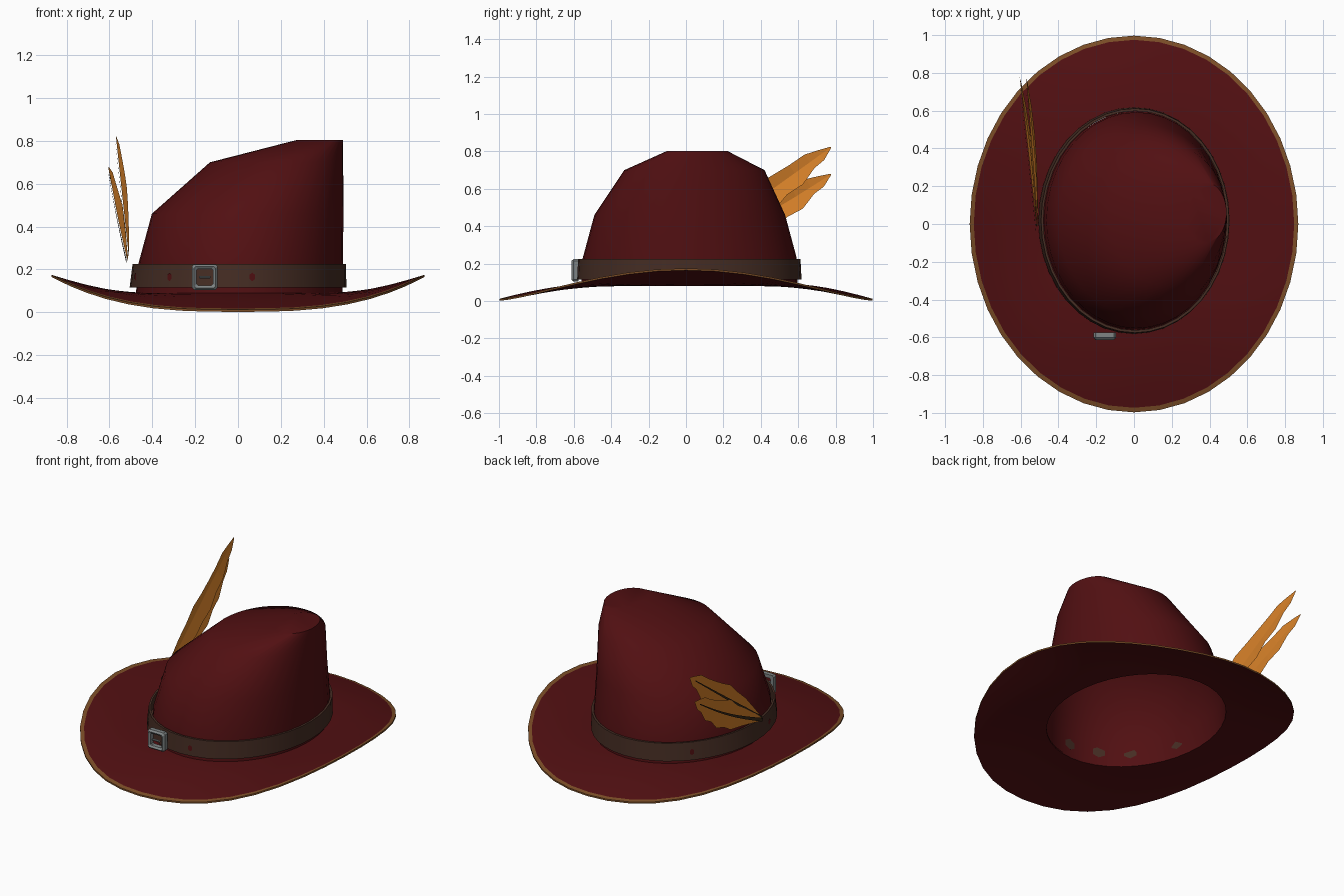
import bpy, bmesh, math
from mathutils import Vector

if "Cube" in bpy.data.objects:
    bpy.data.objects.remove(bpy.data.objects["Cube"])


def material(name, rgb):
    m = bpy.data.materials.new(name)
    m.diffuse_color = (*rgb, 1)
    m.use_nodes = True
    m.node_tree.nodes["Principled BSDF"].inputs["Base Color"].default_value = m.diffuse_color
    return m


RED = material("dark red felt", (0.083, 0.005, 0.006))
BROWN = material("band brown", (0.060, 0.026, 0.017))
TRIM = material("trim tan", (0.20, 0.075, 0.02))
ORANGE = material("feather orange", (0.68, 0.22, 0.022))
VEIN = material("feather vein", (0.04, 0.022, 0.01))
GREY = material("buckle grey", (0.21, 0.23, 0.23))
SEG = 40


def finish(name, bm, mats, smooth=None, recalc=True):
    if recalc:
        bmesh.ops.recalc_face_normals(bm, faces=bm.faces)
    me = bpy.data.meshes.new(name)
    bm.to_mesh(me)
    bm.free()
    for m in mats:
        me.materials.append(m)
    ob = bpy.data.objects.new(name, me)
    bpy.context.collection.objects.link(ob)
    if smooth:
        bpy.ops.object.select_all(action='DESELECT')
        bpy.context.view_layer.objects.active = ob
        ob.select_set(True)
        bpy.ops.object.shade_smooth_by_angle(angle=math.radians(smooth))
    return ob


def ellipse(cx, cy, rx, ry, z, n=SEG):
    """Ring of points; z is a number or a function of the angle."""
    pts = []
    for i in range(n):
        a = 2 * math.pi * i / n
        pts.append((cx + rx * math.cos(a), cy + ry * math.sin(a),
                    z(a) if callable(z) else z))
    return pts


def loft(rings, cap=False, closed=False, mat=lambda k: 0):
    bm = bmesh.new()
    vr = [[bm.verts.new(p) for p in r] for r in rings]
    n = len(vr[0])
    count = len(vr) if closed else len(vr) - 1
    for k in range(count):
        a, b = vr[k], vr[(k + 1) % len(vr)]
        for i in range(n):
            j = (i + 1) % n
            bm.faces.new((a[i], a[j], b[j], b[i])).material_index = mat(k)
    if cap:
        bm.faces.new(vr[-1])
    return bm


# brim: ellipse dipping at front and back, curled up at the sides
def brim_ring(t, drop):
    def z(a):
        rim = 0.012 + 0.163 * abs(math.cos(a)) ** 2.9
        return 0.09 + (rim - 0.09) * t ** 1.5 - drop
    return ellipse(0, 0.02 * (1 - t), 0.475 + 0.395 * t,
                   0.575 + 0.422 * t, z)


steps = [0, 0.2, 0.4, 0.6, 0.8, 0.945, 1]
top = [brim_ring(t, 0) for t in steps]
under = [brim_ring(t, 0.01) for t in reversed(steps)]
finish("brim", loft(top + under, closed=True,
                    mat=lambda k: 1 if k in (5, 6) else 0), [RED, TRIM], 40)

# crown: stacked ellipses leaning towards one side, open underneath
sections = [(0.005, 0.018, 0.482, 0.578, 0.083),
            (0.013, 0.020, 0.477, 0.572, 0.23),
            (0.045, 0.020, 0.447, 0.510, 0.46),
            (0.180, 0.045, 0.311, 0.375, 0.70),
            (0.380, 0.060, 0.110, 0.160, 0.803)]
finish("crown", loft([ellipse(*s) for s in sections], cap=True), [RED], 42)

# band around the foot of the crown
band = [(0.0, 0.018, 0.488, 0.582, 0.115), (0.0, 0.018, 0.506, 0.600, 0.115),
        (0.006, 0.018, 0.498, 0.594, 0.225), (0.006, 0.018, 0.486, 0.580, 0.225)]
finish("hat_band", loft([ellipse(*s) for s in band]), [BROWN], 40)


# small spots on the band, with brown patches behind them inside the crown
def spot(name, deg, rx, ry, half_w, half_h, mat):
    a = math.radians(deg)
    c = Vector((0.005 + rx * math.cos(a), 0.018 + ry * math.sin(a), 0.165))
    tan = Vector((-rx * math.sin(a), ry * math.cos(a), 0)).normalized()
    bm = bmesh.new()
    vs = []
    for i in range(6):
        b = math.pi * (i / 3 + 1 / 6)
        vs.append(bm.verts.new(c + tan * half_w * math.cos(b)
                               + Vector((0, 0, half_h * math.sin(b)))))
    bm.faces.new(vs)
    bm.normal_update()
    finish(name, bm, [mat], recalc=False)


for deg in (135, 197, 230, 277):
    spot("band_spot", deg, 0.506, 0.601, 0.015, 0.02, RED)
for deg in (197, 228, 249, 272):
    spot("lining_patch", deg, 0.473, 0.568, 0.042, 0.035, BROWN)


# buckle: bevelled square frame with a cross bar
def box(name, centre, size, bevel=0.003):
    bm = bmesh.new()
    bmesh.ops.create_cube(bm, size=1)
    for v in bm.verts:
        v.co = Vector([c + p * s for c, p, s in zip(centre, v.co, size)])
    bmesh.ops.bevel(bm, geom=bm.edges[:], offset=bevel, segments=1,
                    affect='EDGES')
    finish(name, bm, [GREY])


def buckle_ring(half, y, cut):
    pts = []
    for sx, sz, flip in ((1, 1, 0), (-1, 1, 1), (-1, -1, 0), (1, -1, 1)):
        pair = [(sx * half, sz * (half - cut)), (sx * (half - cut), sz * half)]
        pts += pair[::-1] if flip else pair
    return [(-0.155 + x, y, 0.164 + z) for x, z in pts]


frame = [buckle_ring(0.06, -0.575, 0.010), buckle_ring(0.06, -0.602, 0.010),
         buckle_ring(0.050, -0.613, 0.008), buckle_ring(0.038, -0.605, 0.006),
         buckle_ring(0.038, -0.575, 0.006)]
finish("buckle_frame", loft(frame, closed=True), [GREY])
box("buckle_prong", (-0.155, -0.601, 0.164), (0.055, 0.012, 0.011))


# feathers: folded blades with jagged edges and a dark central vein
profile = [(0, 0.008, 0.008), (0.12, 0.035, 0.03), (0.24, 0.06, 0.055),
           (0.36, 0.07, 0.085), (0.46, 0.085, 0.08), (0.56, 0.07, 0.095),
           (0.66, 0.06, 0.07), (0.76, 0.052, 0.075), (0.86, 0.05, 0.04),
           (0.93, 0.028, 0.035), (1, 0.003, 0.003)]


def feather(name, base, tip, sag):
    base, tip = Vector(base), Vector(tip)
    axis = (tip - base).normalized()
    side = Vector((1, 0, 0)).cross(axis).normalized()
    if side.z < 0:
        side = -side
    bm, vein = bmesh.new(), bmesh.new()
    rows, strip = [], []
    for t, up, down in profile:
        mid = base.lerp(tip, t) - side * sag * math.sin(math.pi * t)
        fold = Vector((0.018 * math.sin(math.pi * t), 0, 0))
        rows.append([bm.verts.new(p) for p in
                     (mid + side * up + fold, mid, mid - side * down + fold)])
        w = 0.009 * (1 - t) + 0.002
        off = Vector((-0.005, 0, 0))
        strip.append([vein.verts.new(mid + side * w * s + off)
                      for s in (1, -1)])
    for r, q in zip(rows, rows[1:]):
        for i in (0, 1):
            bm.faces.new((r[i], r[i + 1], q[i + 1], q[i]))
    for r, q in zip(strip[:-2], strip[1:-1]):
        vein.faces.new((r[0], r[1], q[1], q[0]))
    finish(name, bm, [ORANGE])
    finish(name + "_vein", vein, [VEIN])


feather("upper_feather", (-0.508, -0.03, 0.245), (-0.570, 0.775, 0.823), 0.0)
feather("lower_feather", (-0.515, -0.03, 0.235), (-0.605, 0.775, 0.678), 0.02)
